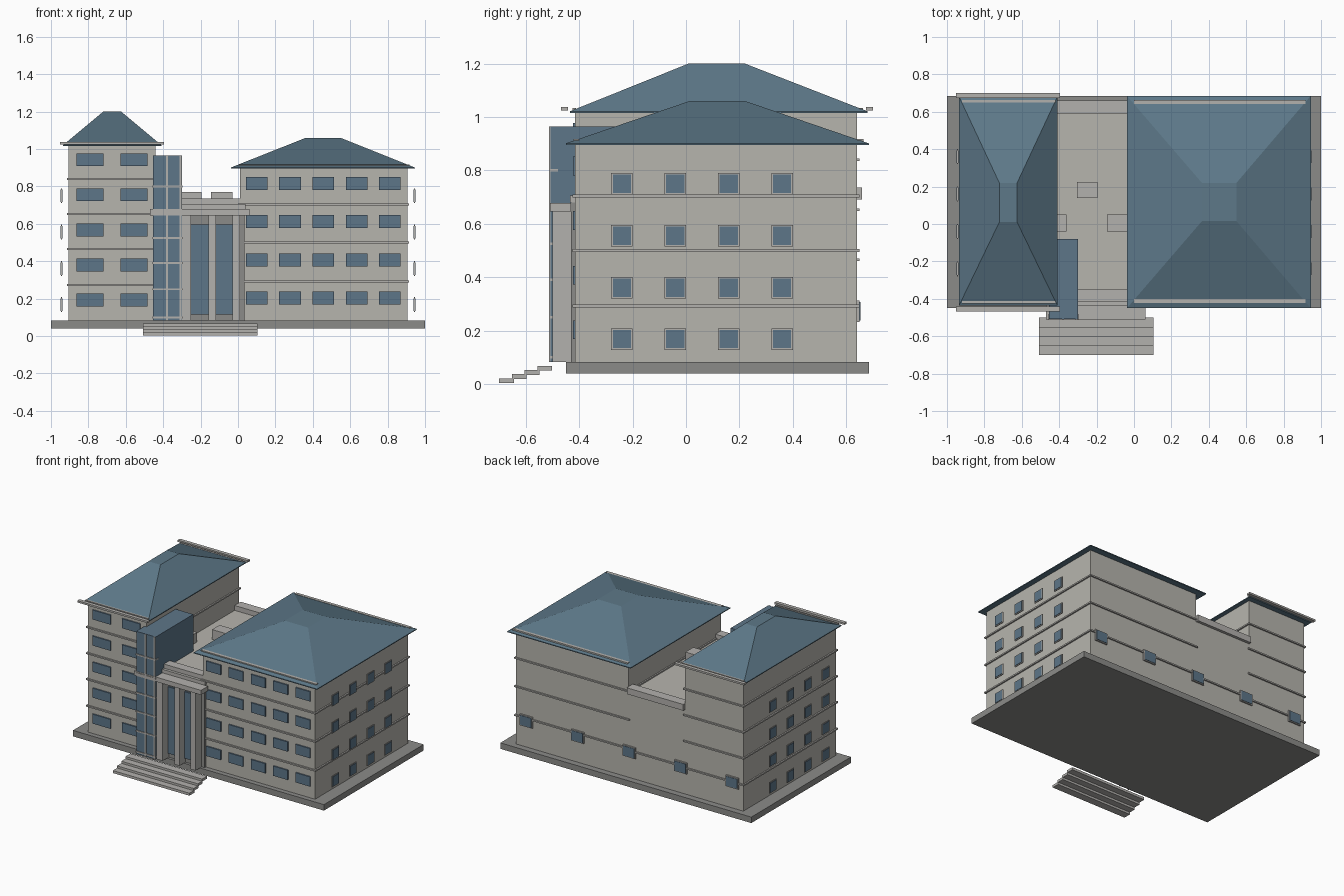
import bpy, bmesh


def material(name, r, g, b):
    m = bpy.data.materials.new(name)
    m.diffuse_color = (r, g, b, 1)
    return m


WALL = material("warm grey wall", 0.47, 0.46, 0.42)
TRIM = material("light grey trim", 0.45, 0.44, 0.42)
DARK = material("dark grey stone", 0.26, 0.26, 0.25)
GLASS = material("blue grey glass", 0.11, 0.18, 0.25)
ROOF = material("slate blue roof", 0.11, 0.19, 0.25)


def finish(name, bm, mat):
    bmesh.ops.recalc_face_normals(bm, faces=bm.faces)
    me = bpy.data.meshes.new(name)
    bm.to_mesh(me)
    bm.free()
    me.materials.append(mat)
    ob = bpy.data.objects.new(name, me)
    bpy.context.collection.objects.link(ob)


def boxes(name, mat, items):
    """One object from boxes given as (x0, x1, y0, y1, z0, z1)."""
    bm = bmesh.new()
    for x0, x1, y0, y1, z0, z1 in items:
        for v in bmesh.ops.create_cube(bm, size=1)["verts"]:
            v.co = ((x0 + x1) / 2 + v.co.x * (x1 - x0),
                    (y0 + y1) / 2 + v.co.y * (y1 - y0),
                    (z0 + z1) / 2 + v.co.z * (z1 - z0))
    finish(name, bm, mat)


def hip_roof(name, base, top, z0, z1):
    """Truncated hip roof between two rectangles (x0, x1, y0, y1)."""
    bm = bmesh.new()
    rings = []
    for (x0, x1, y0, y1), z in ((base, z0), (base, z0 + 0.006), (top, z1)):
        rings.append([bm.verts.new(p) for p in
                      ((x0, y0, z), (x1, y0, z), (x1, y1, z), (x0, y1, z))])
    for a, b in zip(rings, rings[1:]):
        for i in range(4):
            j = (i + 1) % 4
            bm.faces.new((a[i], a[j], b[j], b[i]))
    bm.faces.new(rings[0])
    bm.faces.new(rings[-1])
    finish(name, bm, ROOF)


F, B = -0.415, 0.64   # front and back wall planes

# Plinth and entrance steps
boxes("plinth", DARK, [(-1, 1, -0.45, 0.685, 0.04, 0.083)])
boxes("entrance_steps", TRIM,
      [(-0.507, 0.103, -0.70 + 0.048 * i, -0.645 + 0.048 * i,
        0.003 + 0.0155 * i, 0.021 + 0.0155 * i) for i in range(4)])

# Main volumes
boxes("left_tower", WALL, [(-0.905, -0.44, F, B, 0.083, 1.02)])
boxes("right_block", WALL, [(0.01, 0.905, F, B, 0.083, 0.90)])
boxes("middle_block", WALL, [(-0.44, 0.01, F + 0.003, B, 0.083, 0.70)])

# Floor bands
o = 0.01
boxes("tower_bands", TRIM, [(-0.905 - o, -0.44 + o, F - o, B + o, z - 0.005, z + 0.005)
                            for z in (0.273, 0.465, 0.652, 0.84)])
boxes("block_bands", TRIM, [(0.01 - o, 0.905 + o, F - o, B + o, z - 0.005, z + 0.005)
                            for z in (0.292, 0.50, 0.704)])
boxes("middle_band", TRIM, [(-0.44, 0.01, B - 0.02, B + o, 0.275, 0.285)])

# Middle roof: parapets and rooftop units
boxes("parapets", TRIM, [(-0.44, 0.01, 0.59, 0.66, 0.69, 0.735),
                         (-0.44, 0.01, -0.415, -0.35, 0.69, 0.735),
                         (-0.31, 0.04, -0.435, -0.41, 0.68, 0.705)])
boxes("rooftop_units", TRIM, [(-0.305, -0.195, 0.14, 0.225, 0.70, 0.77),
                              (-0.145, -0.03, -0.04, 0.05, 0.70, 0.77),
                              (-0.44, -0.36, -0.04, 0.05, 0.70, 0.77)])

# Roofs with gutter bars
hip_roof("left_roof", (-0.935, -0.41, -0.435, 0.68), (-0.72, -0.625, 0.01, 0.22), 1.015, 1.20)
hip_roof("right_roof", (-0.038, 0.945, -0.45, 0.685), (0.363, 0.548, 0.015, 0.22), 0.895, 1.06)
boxes("tower_gutters", TRIM, [(-0.953, -0.395, -0.468, -0.442, 1.024, 1.037),
                              (-0.953, -0.395, 0.674, 0.70, 1.024, 1.037),
                              (-0.92, -0.42, -0.425, -0.412, 1.02, 1.034),
                              (-0.92, -0.42, 0.65, 0.663, 1.02, 1.034)])
boxes("block_gutters", TRIM, [(0, 0.918, -0.422, -0.40, 0.90, 0.918),
                              (0, 0.918, 0.642, 0.664, 0.90, 0.918)])

# Glass stair tower with mullions
boxes("glass_tower", GLASS, [(-0.455, -0.30, -0.508, -0.08, 0.083, 0.965)])
boxes("glass_tower_mullions", TRIM,
      [(x - 0.005, x + 0.005, -0.514, -0.507, 0.083, 0.965) for x in (-0.38, -0.308)] +
      [(-0.457, -0.298, -0.514, -0.48, z - 0.005, z + 0.005)
       for z in (0.10, 0.25, 0.39, 0.525, 0.665, 0.80)])

# Entrance portico
boxes("portico_backing", DARK, [(-0.30, 0.035, -0.43, -0.412, 0.083, 0.68)])
boxes("portico_glass", GLASS, [(-0.25, -0.155, -0.442, -0.43, 0.115, 0.595),
                               (-0.118, -0.03, -0.442, -0.43, 0.115, 0.595)])
boxes("portico_columns", TRIM, [(x0, x1, -0.50, -0.43, 0.083, 0.65)
                                for x0, x1 in ((-0.30, -0.25), (-0.157, -0.117), (-0.03, 0.012))])
boxes("portico_canopy", TRIM, [(-0.47, 0.062, -0.51, -0.43, 0.645, 0.678)])


# Front windows
def front_windows(name, xs, zs, w, h):
    boxes(name, GLASS, [(x - w / 2, x + w / 2, F - 0.009, F + 0.002, z - h / 2, z + h / 2)
                        for x in xs for z in zs])


front_windows("tower_front_windows", (-0.792, -0.557), (0.193, 0.38, 0.567, 0.755, 0.943), 0.145, 0.068)
front_windows("block_front_windows", (0.10, 0.278, 0.456, 0.634, 0.812), (0.203, 0.407, 0.612, 0.816), 0.115, 0.07)

# Side windows, mirrored on both ends, standing slightly off the wall
frames, panes = [], []
for s in (-1, 1):
    for y in (-0.24, -0.04, 0.16, 0.36):
        for z in (0.168, 0.36, 0.555, 0.75):
            for lst, r, a, b in ((frames, 0.04, 0.940, 0.946), (panes, 0.034, 0.939, 0.949)):
                x0, x1 = sorted((s * a, s * b))
                lst.append((x0, x1, y - r, y + r, z - r, z + r))
boxes("side_window_frames", TRIM, frames)
boxes("side_window_panes", GLASS, panes)

# Back windows
bx = (-0.82, -0.41, 0, 0.41, 0.82)
boxes("back_window_frames", TRIM, [(x - 0.05, x + 0.05, B, B + 0.01, 0.232, 0.312) for x in bx])
boxes("back_window_panes", GLASS, [(x - 0.044, x + 0.044, B + 0.005, B + 0.013, 0.238, 0.306) for x in bx])
